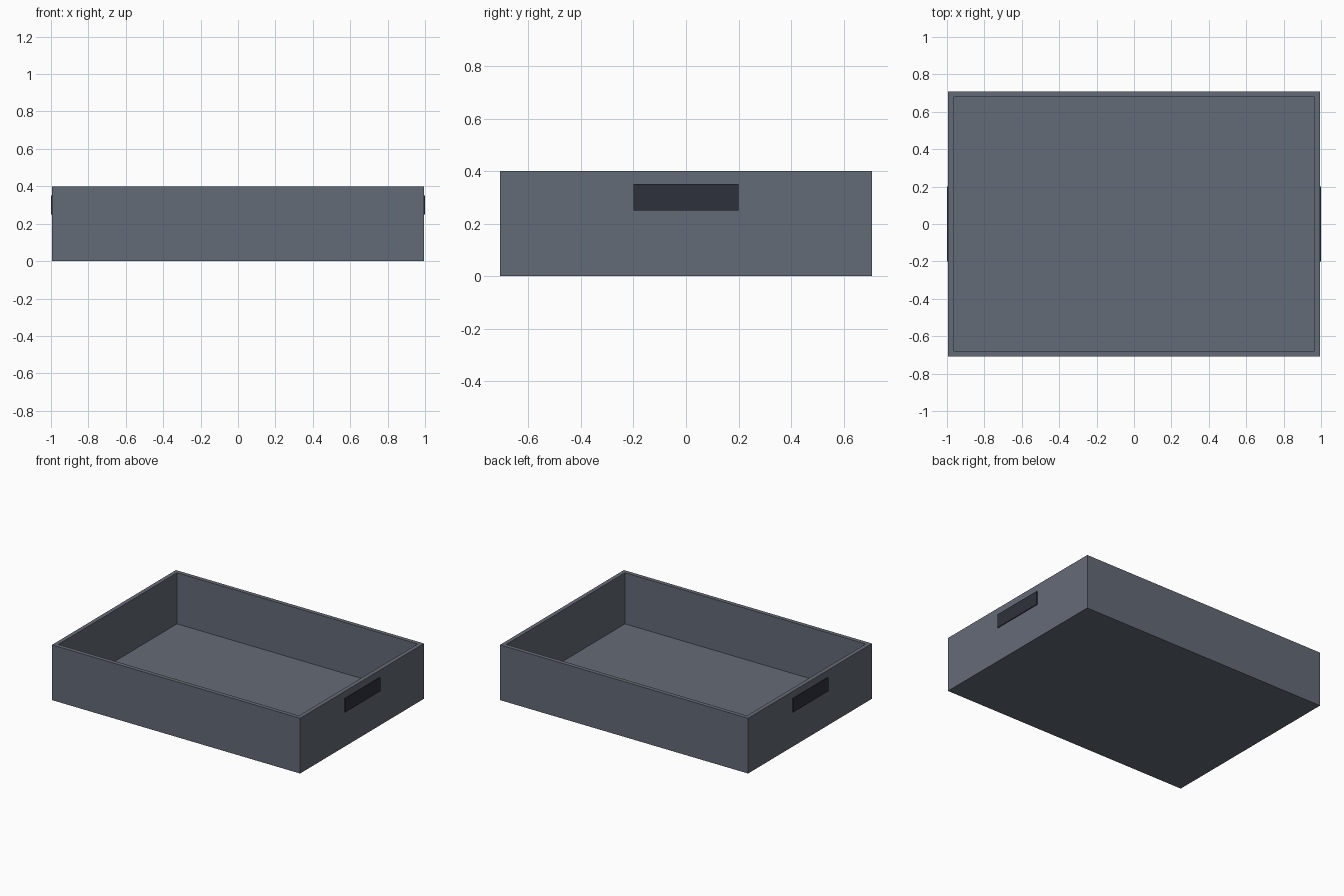
import bpy
import bmesh
from mathutils import Matrix, Vector

cube = bpy.data.objects.get("Cube")
if cube:
    bpy.data.objects.remove(cube, do_unlink=True)

HALF_X, HALF_Y, HEIGHT = 0.994, 0.709, 0.4
WALL = 0.03


def make_material(name, rgb):
    mat = bpy.data.materials.new(name)
    mat.use_nodes = True
    color = (*rgb, 1)
    mat.diffuse_color = color
    mat.node_tree.nodes["Principled BSDF"].inputs["Base Color"].default_value = color
    return mat


def box_bmesh(low, high):
    low, high = Vector(low), Vector(high)
    bm = bmesh.new()
    place = Matrix.Translation((low + high) / 2) @ Matrix.Diagonal((*(high - low), 1))
    bmesh.ops.create_cube(bm, size=1, matrix=place)
    return bm


def finish(bm, name, mat):
    bmesh.ops.recalc_face_normals(bm, faces=bm.faces)
    mesh = bpy.data.meshes.new(name)
    bm.to_mesh(mesh)
    bm.free()
    mesh.materials.append(mat)
    obj = bpy.data.objects.new(name, mesh)
    bpy.context.collection.objects.link(obj)
    return obj


body_mat = make_material("slate", (0.127, 0.147, 0.184))
handle_mat = make_material("dark_slate", (0.028, 0.031, 0.045))

# Open tray: inset the top of a box for the rim, then sink the inner face
bm = box_bmesh((-HALF_X, -HALF_Y, 0), (HALF_X, HALF_Y, HEIGHT))
bm.normal_update()
top = max(bm.faces, key=lambda f: f.calc_center_median().z)
bmesh.ops.inset_region(bm, faces=[top], thickness=WALL, use_even_offset=True)
inner = bmesh.ops.extrude_discrete_faces(bm, faces=[top])["faces"][0]
bmesh.ops.translate(bm, verts=inner.verts, vec=(0, 0, WALL - HEIGHT))
finish(bm, "tray", body_mat)

# Thin handle plates on both ends
for side, name in ((1, "left_handle"), (-1, "right_handle")):
    x_in, x_out = sorted((side * 0.98, side * 1.0))
    finish(box_bmesh((x_in, -0.2, 0.25), (x_out, 0.2, 0.35)), name, handle_mat)
